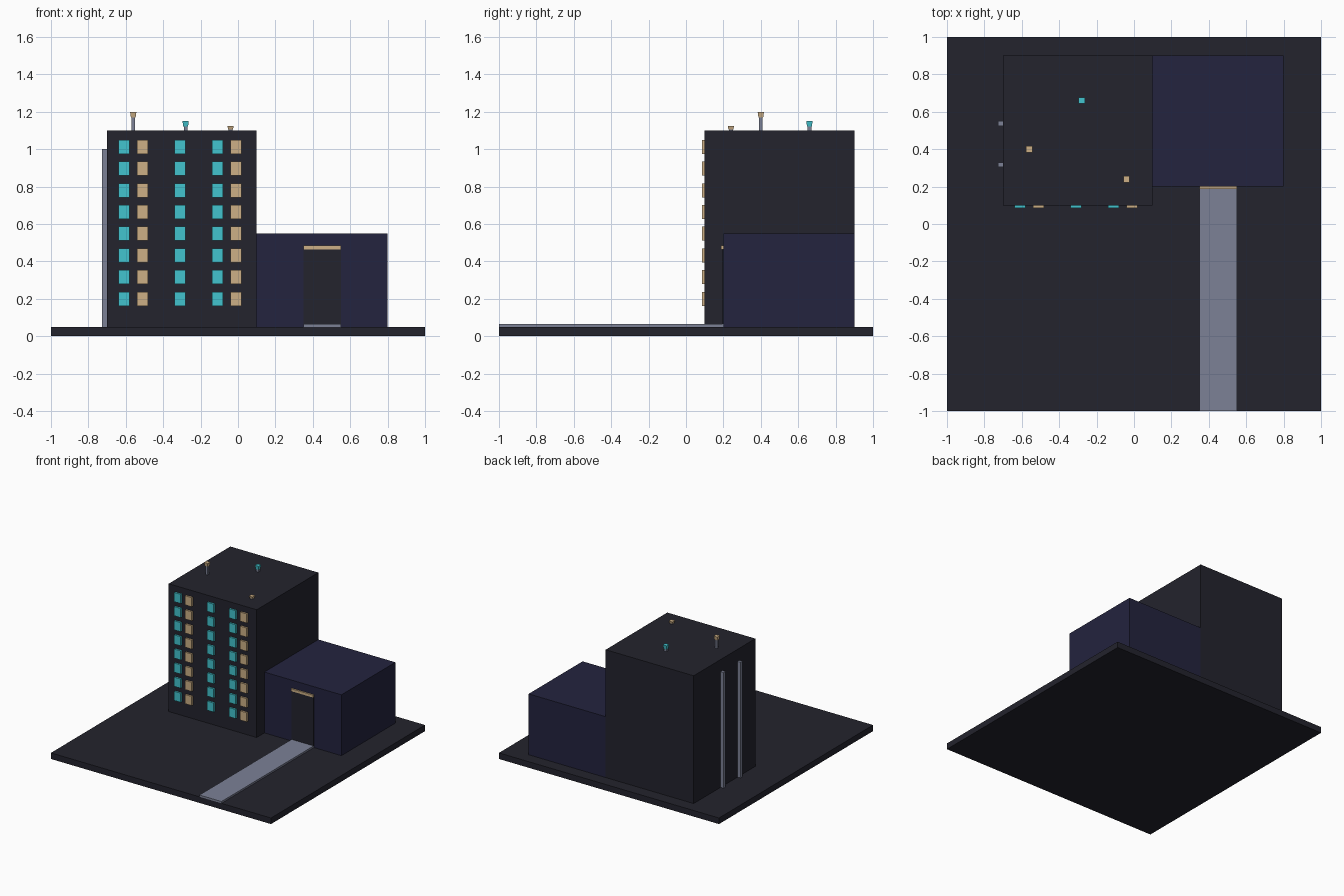
import bpy

cube = bpy.data.objects.get("Cube")
if cube:
    bpy.data.objects.remove(cube, do_unlink=True)


def linear(v):
    v /= 255
    return v / 12.92 if v <= 0.04045 else ((v + 0.055) / 1.055) ** 2.4


def material(name, *rgb):
    m = bpy.data.materials.new(name)
    m.use_nodes = True
    col = tuple(linear(c) for c in rgb) + (1.0,)
    m.diffuse_color = col
    m.node_tree.nodes["Principled BSDF"].inputs["Base Color"].default_value = col
    return m


charcoal = material("charcoal", 35, 35, 45)
navy = material("navy", 35, 35, 62)
slate = material("slate_grey", 124, 129, 150)
cyan = material("cyan", 66, 196, 207)
tan = material("tan", 205, 176, 134)


def box(name, x, y, z, mat, flare=1.0):
    """Box from (min, max) ranges; flare scales the lower face."""
    cx, cy = sum(x) / 2, sum(y) / 2
    hx, hy = (x[1] - x[0]) / 2, (y[1] - y[0]) / 2
    verts = []
    for height, s in ((z[0], flare), (z[1], 1.0)):
        for sx, sy in ((-1, -1), (1, -1), (1, 1), (-1, 1)):
            verts.append((cx + sx * hx * s, cy + sy * hy * s, height))
    faces = [(3, 2, 1, 0), (4, 5, 6, 7)]
    faces += [(i, (i + 1) % 4, (i + 1) % 4 + 4, i + 4) for i in range(4)]
    mesh = bpy.data.meshes.new(name)
    mesh.from_pydata(verts, [], faces)
    mesh.materials.append(mat)
    obj = bpy.data.objects.new(name, mesh)
    bpy.context.collection.objects.link(obj)
    return obj


def around(c, width):
    return (c - width / 2, c + width / 2)


# Main masses
GROUND, ROOF = 0.05, 1.1
box("ground_slab", (-1, 1), (-1, 1), (0, GROUND), charcoal)
box("tower", (-0.7, 0.1), (0.1, 0.9), (GROUND, ROOF), charcoal)
box("side_hall", (0.1, 0.8), (0.2, 0.9), (GROUND, 0.55), navy)

# Entrance and path
box("path", (0.35, 0.55), (-1, 0.2), (GROUND, 0.065), slate)
box("door", (0.35, 0.55), (0.196, 0.203), (GROUND, 0.465), charcoal)
box("door_lintel", (0.35, 0.55), (0.188, 0.203), (0.465, 0.485), tan)

# Window columns on the tower front
columns = ((-0.61, cyan), (-0.51, tan), (-0.31, cyan), (-0.11, cyan), (-0.01, tan))
for col, (x, mat) in enumerate(columns):
    for row in range(8):
        box(f"window_{col}_{row}", around(x, 0.06), (0.085, 0.102),
            around(0.2 + row * 0.116, 0.075), mat)

# Drain pipes on the right wall
for i, y in enumerate((0.317, 0.537)):
    box(f"drain_pipe_{i}", (-0.727, -0.698), around(y, 0.026), (GROUND, 1.0), slate)

# Rooftop masts with flared lamps
masts = ((-0.56, 0.4, 1.17, 1.2, tan), (-0.28, 0.66, 1.12, 1.152, cyan),
         (-0.04, 0.24, 1.106, 1.124, tan))
for i, (x, y, base, top, mat) in enumerate(masts):
    box(f"mast_{i}", around(x, 0.02), around(y, 0.02), (ROOF, base), slate)
    box(f"mast_lamp_{i}", around(x, 0.034), around(y, 0.034), (base, top), mat, 0.75)
